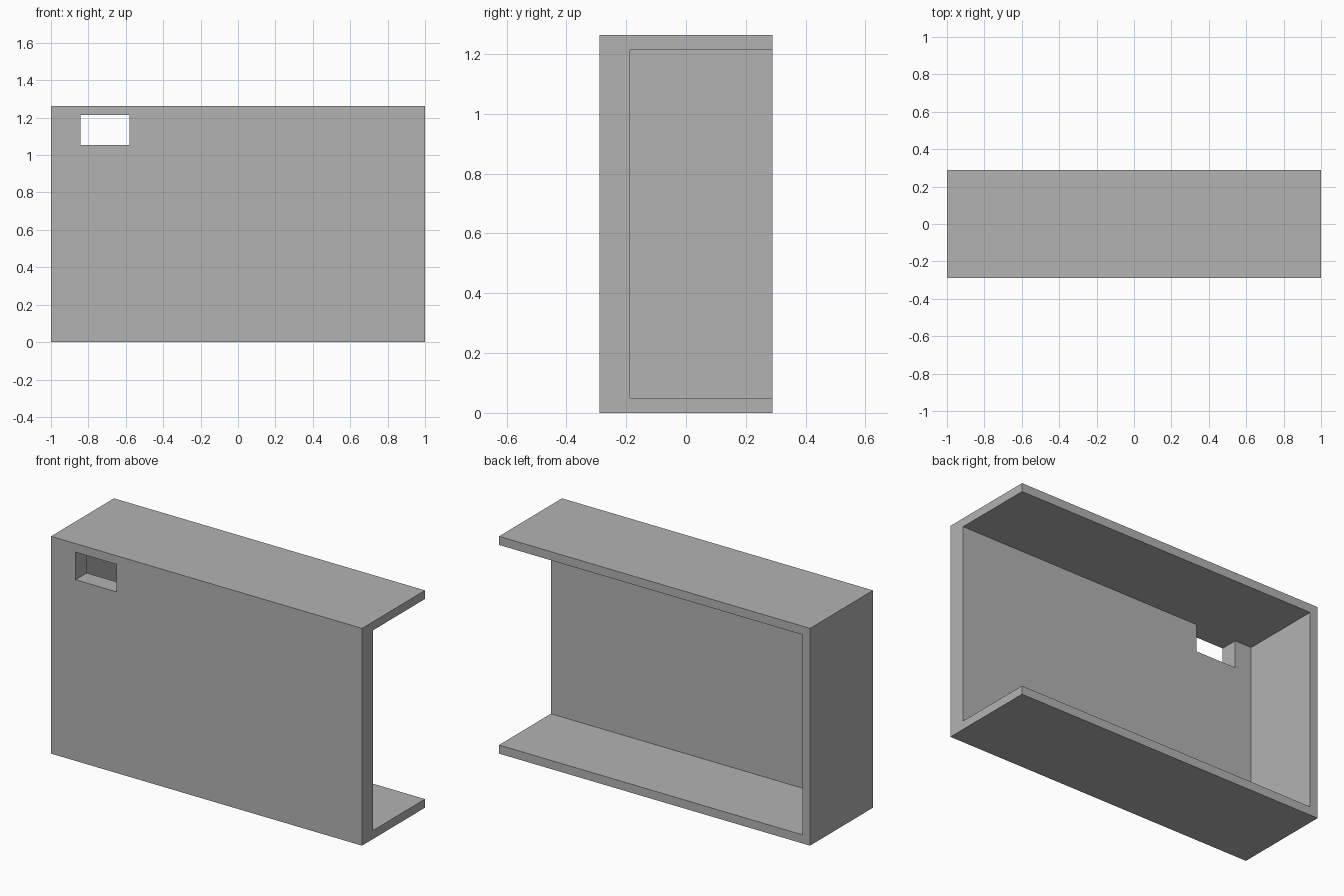
import bpy
import bmesh

cube = bpy.data.objects.get("Cube")
if cube:
    bpy.data.objects.remove(cube, do_unlink=True)

# Overall size and wall positions
HALF_X, HALF_Y, TOP = 1.0, 0.289, 1.263
WALL = 0.05
CEILING = TOP - WALL
FRONT_INNER = -0.187

grey = bpy.data.materials.new("plain grey")
grey.use_nodes = True
grey.diffuse_color = (0.45, 0.45, 0.45, 1)
grey.node_tree.nodes["Principled BSDF"].inputs["Base Color"].default_value = grey.diffuse_color


def box(name, low, high):
    """Axis-aligned box between two corners."""
    bm = bmesh.new()
    bmesh.ops.create_cube(bm, size=1)
    for v in bm.verts:
        v.co = [hi if c > 0 else lo for c, lo, hi in zip(v.co, low, high)]
    mesh = bpy.data.meshes.new(name)
    bm.to_mesh(mesh)
    bm.free()
    mesh.materials.append(grey)
    obj = bpy.data.objects.new(name, mesh)
    bpy.context.collection.objects.link(obj)
    return obj


def cut(target, cutter):
    """Subtract a hidden cutter from the target."""
    cutter.hide_render = True
    cutter.hide_viewport = True
    cutter.display_type = 'WIRE'
    mod = target.modifiers.new(cutter.name, 'BOOLEAN')
    mod.operation = 'DIFFERENCE'
    mod.solver = 'EXACT'
    mod.object = cutter


# Outer block
housing = box("housing", (-HALF_X, -HALF_Y, 0), (HALF_X, HALF_Y, TOP))

# Cavity, open at the back and at the +x end
cavity = box("cavity_cutter", (-HALF_X + WALL, FRONT_INNER, WALL),
             (HALF_X + 0.2, HALF_Y + 0.2, CEILING))
cut(housing, cavity)

# Rectangular window through the front wall, flush with the ceiling
window = box("window_cutter", (-0.842, -HALF_Y - 0.2, 1.053), (-0.58, 0, CEILING))
cut(housing, window)

# Bake the cuts and remove the cutters
bpy.context.view_layer.update()
depsgraph = bpy.context.evaluated_depsgraph_get()
result = bpy.data.meshes.new_from_object(housing.evaluated_get(depsgraph))
housing.modifiers.clear()
housing.data = result
for cutter in (cavity, window):
    bpy.data.objects.remove(cutter, do_unlink=True)
